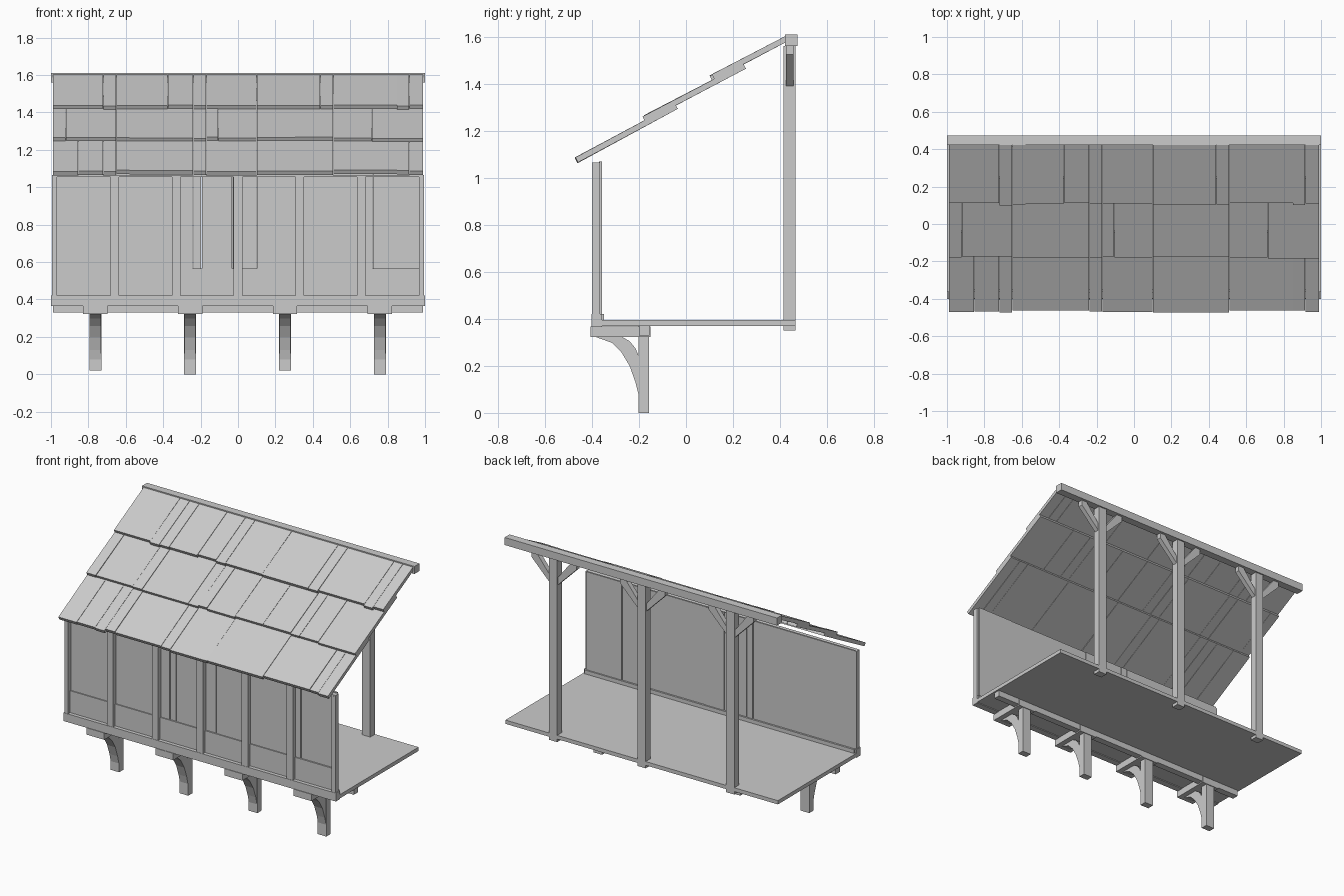
import bpy, math, random
from mathutils import Vector

random.seed(4)
if "Cube" in bpy.data.objects:
    bpy.data.objects.remove(bpy.data.objects["Cube"])

grey = bpy.data.materials.new("plain grey")
grey.use_nodes = True
grey.diffuse_color = (0.6, 0.6, 0.6, 1)
grey.node_tree.nodes["Principled BSDF"].inputs["Base Color"].default_value = (0.6, 0.6, 0.6, 1)


def prism(name, axis, profile, a, b):
    """Extrude a closed profile along x (profile is y,z) or y (profile is x,z)."""
    n = len(profile)
    point = (lambda t, p: (t, p[0], p[1])) if axis == "x" else (lambda t, p: (p[0], t, p[1]))
    verts = [point(t, p) for t in (a, b) for p in profile]
    faces = [list(range(n)), list(range(2 * n - 1, n - 1, -1))]
    faces += [[i, n + i, n + (i + 1) % n, (i + 1) % n] for i in range(n)]
    mesh = bpy.data.meshes.new(name)
    mesh.from_pydata(verts, [], faces)
    import bmesh
    bm = bmesh.new()
    bm.from_mesh(mesh)
    bmesh.ops.recalc_face_normals(bm, faces=bm.faces)
    bm.to_mesh(mesh)
    bm.free()
    mesh.materials.append(grey)
    obj = bpy.data.objects.new(name, mesh)
    bpy.context.collection.objects.link(obj)
    return obj


def box(name, x0, x1, y0, y1, z0, z1):
    return prism(name, "x", [(y0, z0), (y1, z0), (y1, z1), (y0, z1)], x0, x1)


def slab(start, end, thick):
    """Rectangle around the line from start to end."""
    s, e = Vector(start), Vector(end)
    d = (e - s).normalized()
    n = Vector((-d.y, d.x)) * thick / 2
    return [tuple(s - n), tuple(e - n), tuple(e + n), tuple(s + n)]


# Floor, its rear bearer and the front sill
box("floor", -1, 1, -0.36, 0.465, 0.37, 0.395)
box("floor_bearer", -0.99, 0.99, -0.2, -0.155, 0.33, 0.37)
box("front_sill", -1, 1, -0.402, -0.358, 0.365, 0.42)
box("inner_skirting", -0.99, 0.99, -0.358, -0.348, 0.395, 0.42)

# Front wall frame
for i in range(7):
    x = -0.99 + 0.33 * i
    half = 0.023
    box("wall_stud", max(x - half, -0.995), min(x + half, 0.995), -0.4, -0.365, 0.42, 1.058)
box("wall_top_rail", -0.995, 0.995, -0.399, -0.365, 1.054, 1.066)
box("wall_lower_panel", -0.975, 0.975, -0.378, -0.366, 0.42, 0.565)

# Vertical wall boards
seams = [-0.985, -0.24, -0.195, -0.03, 0.1, 0.72, 0.985]
for i, (a, b) in enumerate(zip(seams, seams[1:])):
    shift = 0.003 * (i % 2)
    box("wall_board", a + 0.002, b - 0.002, -0.371 + shift, -0.36 + shift, 0.41, 1.07)

# Curved brackets under the front edge
brace = [(-0.39, 0.325), (-0.315, 0.298), (-0.275, 0.258), (-0.24, 0.2),
         (-0.215, 0.13), (-0.2, 0.07), (-0.2, 0.24), (-0.215, 0.275),
         (-0.24, 0.305), (-0.275, 0.325)]
for i in range(4):
    x = -0.763 + 0.507 * i
    box("bracket_post", x - 0.032, x + 0.032, -0.202, -0.157, 0.02 * (1 - i % 2), 0.37)
    box("bracket_arm", x - 0.065, x + 0.065, -0.406, -0.152, 0.322, 0.367)
    prism("bracket_brace", "x", brace, x - 0.03, x + 0.03)

# Ridge beam, rear posts and their diagonal braces
box("ridge_beam", -1, 1, 0.422, 0.474, 1.56, 1.61)
for x in (-0.65, 0, 0.65):
    box("rear_post", x - 0.03, x + 0.03, 0.415, 0.465, 0.35, 1.56)
    for side in (-1, 1):
        foot, head = x + side * 0.03, x + side * 0.165
        drop = 0.04 * side
        prism("post_brace", "y", [(foot, 1.39), (head, 1.525), (head, 1.56),
                                  (head - drop, 1.56), (foot, 1.44)], 0.425, 0.457)

# Three overlapping courses of roof planks
courses = [
    ((-0.462, 1.077), (-0.04, 1.303),
     [-0.99, -0.855, -0.72, -0.65, -0.58, -0.24, -0.17, 0.1, 0.51, 0.85, 0.915, 0.99]),
    ((-0.175, 1.253), (0.25, 1.474),
     [-0.99, -0.92, -0.65, -0.58, -0.24, -0.17, -0.105, 0.1, 0.305, 0.51, 0.575, 0.715, 0.99]),
    ((0.112, 1.427), (0.43, 1.592),
     [-0.99, -0.72, -0.65, -0.58, -0.375, -0.24, -0.17, 0.1, 0.44, 0.51, 0.85, 0.915, 0.99]),
]
for start, end, edges in courses:
    d = (Vector(end) - Vector(start)).normalized()
    up = Vector((-d.y, d.x))
    for a, b in zip(edges, edges[1:]):
        slide = d * random.uniform(-0.008, 0.008) + up * random.uniform(-0.002, 0.002)
        prism("roof_plank", "x", slab(Vector(start) + slide, Vector(end) + up * 0.001, 0.024),
              a + 0.001, b - 0.001)
